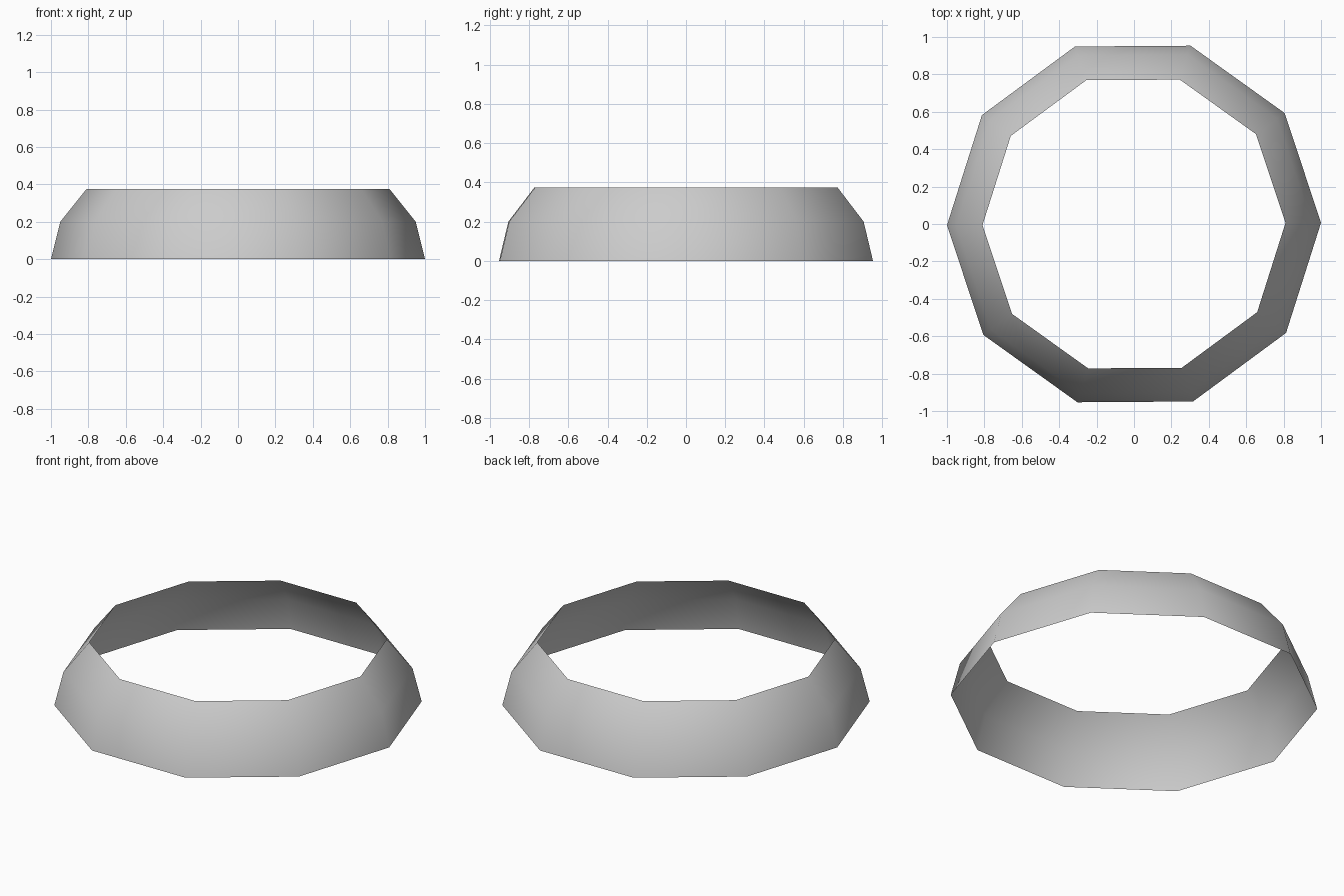
import bpy, bmesh, math

cube = bpy.data.objects.get("Cube")
if cube:
    bpy.data.objects.remove(cube, do_unlink=True)

SIDES = 10
TURN = math.radians(0.4)
PROFILE = [(1.0, 0.0), (0.95, 0.2), (0.81, 0.375)]  # radius, height

grey = bpy.data.materials.new("light grey")
grey.use_nodes = True
colour = (0.6, 0.6, 0.6, 1)
grey.diffuse_color = colour
grey.node_tree.nodes["Principled BSDF"].inputs["Base Color"].default_value = colour

# Open ten-sided band, lofted through the profile rings
bm = bmesh.new()
rings = []
for radius, height in PROFILE:
    angles = [TURN + math.tau * i / SIDES for i in range(SIDES)]
    rings.append([bm.verts.new((radius * math.cos(a), radius * math.sin(a), height))
                  for a in angles])
for low, high in zip(rings, rings[1:]):
    for i in range(SIDES):
        j = (i + 1) % SIDES
        face = bm.faces.new((low[i], low[j], high[j], high[i]))
        face.smooth = True

mesh = bpy.data.meshes.new("tapered_band")
bm.to_mesh(mesh)
bm.free()
mesh.materials.append(grey)
band = bpy.data.objects.new("tapered_band", mesh)
bpy.context.collection.objects.link(band)
